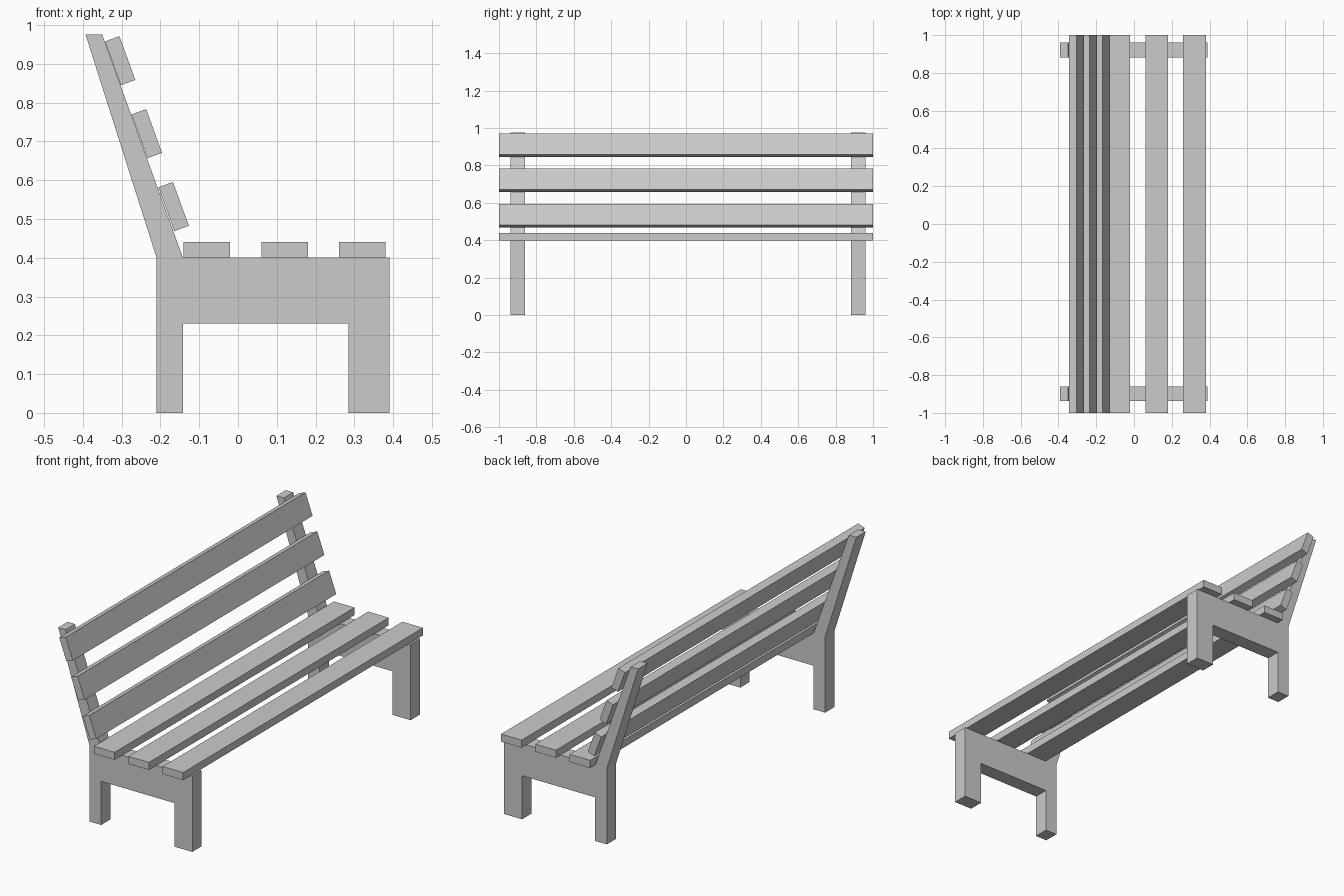
import bpy
import bmesh
from math import radians

if "Cube" in bpy.data.objects:
    bpy.data.objects.remove(bpy.data.objects["Cube"])


def finish(name, bm):
    bmesh.ops.recalc_face_normals(bm, faces=bm.faces)
    mesh = bpy.data.meshes.new(name)
    bm.to_mesh(mesh)
    bm.free()
    obj = bpy.data.objects.new(name, mesh)
    bpy.context.collection.objects.link(obj)
    return obj


def extrude_profile(name, points, y0, y1):
    bm = bmesh.new()
    face = bm.faces.new([bm.verts.new((x, y0, z)) for x, z in points])
    ext = bmesh.ops.extrude_face_region(bm, geom=[face])
    verts = [g for g in ext["geom"] if isinstance(g, bmesh.types.BMVert)]
    bmesh.ops.translate(bm, verts=verts, vec=(0, y1 - y0, 0))
    return finish(name, bm)


def slat(name, x, z, size_x, size_z, tilt=0.0):
    bm = bmesh.new()
    bmesh.ops.create_cube(bm, size=1)
    bmesh.ops.scale(bm, verts=bm.verts, vec=(size_x, 2, size_z))
    obj = finish(name, bm)
    obj.location = (x, 0, z)
    obj.rotation_euler.y = tilt
    return obj


# Side frames: legs, seat rail and leaning back post in one profile
frame = [(-0.21, 0), (-0.142, 0), (-0.142, 0.23), (0.285, 0.23), (0.285, 0),
         (0.39, 0), (0.39, 0.40), (-0.142, 0.40), (-0.35, 0.975),
         (-0.393, 0.975), (-0.21, 0.40)]
extrude_profile("side_frame_near", frame, -0.938, -0.86)
extrude_profile("side_frame_far", frame, 0.882, 0.96)

# Seat slats and tilted backrest slats
for i in range(3):
    slat(f"seat_slat_{i + 1}", -0.08 + 0.2 * i, 0.42, 0.12, 0.04)
    slat(f"back_slat_{i + 1}", -0.166 - 0.069 * i, 0.532 + 0.188 * i,
         0.04, 0.12, radians(-20))
